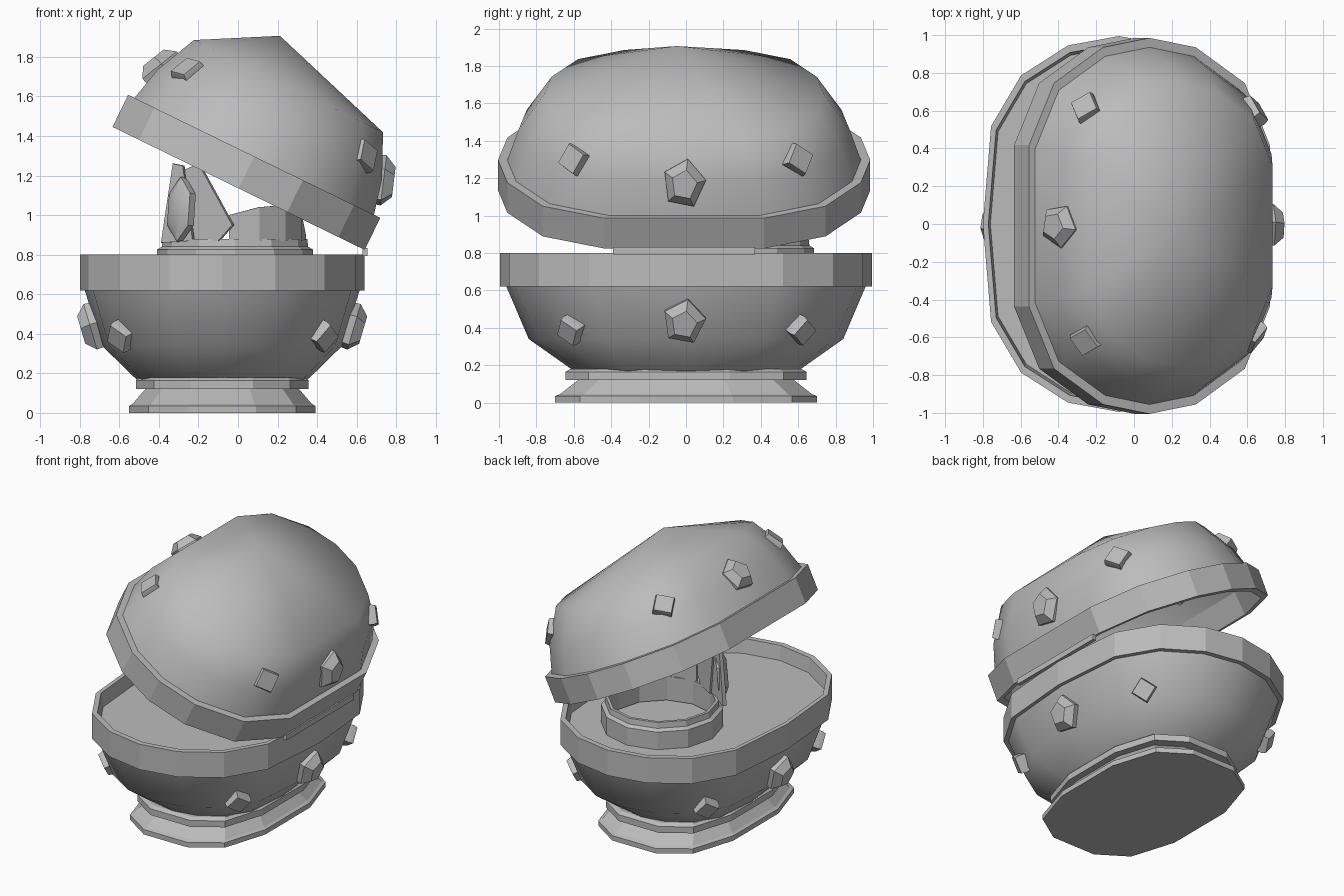
import bpy, bmesh
from math import sin, cos, radians
from mathutils import Vector, Matrix

cube = bpy.data.objects.get("Cube")
if cube:
    bpy.data.objects.remove(cube)

grey = bpy.data.materials.new("plain grey")
grey.use_nodes = True
colour = (0.5, 0.5, 0.5, 1)
grey.diffuse_color = colour
grey.node_tree.nodes["Principled BSDF"].inputs["Base Color"].default_value = colour


def mirrored(quarter):
    """Full outline from one quarter, running anticlockwise from +x."""
    half = quarter + [(-x, y) for x, y in reversed(quarter) if x > 0]
    return half + [(x, -y) for x, y in reversed(half) if y > 0]


def regular(sides, turn=0):
    return [(cos(radians(turn + i * 360 / sides)), sin(radians(turn + i * 360 / sides)))
            for i in range(sides)]


BOWL = mirrored([(1, 0), (0.94, 0.52), (0.72, 0.79), (0.375, 0.95), (0, 1)])
LID = mirrored([(0.985, 0.43), (0.78, 0.76), (0.38, 0.95), (0, 1)])
FOOT = mirrored([(1, 0.36), (0.79, 0.81), (0.36, 1)])
RX, RY, CX = 0.72, 0.995, -0.08


def finish(bm, name, matrix=Matrix(), smooth=None):
    bmesh.ops.recalc_face_normals(bm, faces=bm.faces)
    mesh = bpy.data.meshes.new(name)
    bm.to_mesh(mesh)
    bm.free()
    mesh.materials.append(grey)
    obj = bpy.data.objects.new(name, mesh)
    bpy.context.collection.objects.link(obj)
    obj.matrix_world = matrix
    if smooth:
        bpy.ops.object.select_all(action="DESELECT")
        obj.select_set(True)
        bpy.context.view_layer.objects.active = obj
        bpy.ops.object.shade_smooth_by_angle(angle=radians(smooth))


def loft(name, outline, rings, matrix, rx=RX, ry=RY, smooth=None, closed=False, tips=(None, None)):
    """Skin a stack of (scale, height) rings; a tip closes an end with a fan."""
    bm = bmesh.new()
    loops = [[bm.verts.new((rx * s * x, ry * s * y, z)) for x, y in outline] for s, z in rings]
    n = len(outline)
    pairs = list(zip(loops, loops[1:]))
    if closed:
        pairs.append((loops[-1], loops[0]))
    for low, high in pairs:
        for i in range(n):
            j = (i + 1) % n
            bm.faces.new((low[i], low[j], high[j], high[i]))
    for loop, tip in zip((loops[0], loops[-1]), tips):
        if tip:
            v = bm.verts.new(tip)
            for i in range(n):
                bm.faces.new((loop[i], loop[(i + 1) % n], v))
    finish(bm, name, matrix, smooth)


def gem(name, pos, normal, sides, radius, depth, turn=0.0, stretch=1.0, table=0.6):
    """Cut stone: a prism tapering to a flat table."""
    normal = Vector(normal).normalized()
    right = Vector((0, 0, 1)).cross(normal).normalized()
    up = normal.cross(right)
    m = Matrix((right, up, normal)).transposed().to_4x4()
    m.translation = pos
    top = depth * 0.7
    loft(name, regular(sides, turn), [(0.95, -depth), (1, 0), (table, top)], m,
         radius, radius * stretch, smooth=35, tips=((0, 0, -depth), (0, 0, top)))


def plate(name, points, y, lean):
    """Thin upright plate from an x-z outline, leaning along y with x."""
    bm = bmesh.new()
    x0 = points[0][0]
    face = bm.faces.new([bm.verts.new((x, y + lean * (x - x0), z)) for x, z in points])
    out = bmesh.ops.extrude_face_region(bm, geom=[face])["geom"]
    bmesh.ops.translate(bm, vec=(0.01, 0.025, 0), verts=[v for v in out if isinstance(v, bmesh.types.BMVert)])
    finish(bm, name)


# Bowl with rim and floor
base = Matrix.Translation((CX, 0, 0))
loft("bowl", BOWL, [(0.55, 0.14), (0.61, 0.175), (0.845, 0.34), (0.965, 0.62)], base, smooth=50)
loft("bowl_rim", BOWL, [(0.94, 0.62), (1, 0.62), (1, 0.8), (0.96, 0.8), (0.945, 0.7)], base, closed=True)
loft("bowl_floor", BOWL, [(0.95, 0.7)], base, tips=((0, 0, 0.7), None))

# Stepped foot
loft("foot", FOOT, [(0.655, 0), (0.655, 0.035), (0.63, 0.045), (0.54, 0.12)], base, ry=1.07,
     tips=((0, 0, 0), None))
loft("foot_collar", FOOT, [(0.52, 0.12), (0.605, 0.12), (0.605, 0.165), (0.58, 0.18), (0.5, 0.18)],
     base, ry=1.065)

# Hollow lid, swung open on the hinge
swung = Matrix.Translation((0.003, -0.01, 1.135)) @ Matrix.Rotation(radians(26), 4, "Y")
loft("lid_dome", LID, [(0.95, 0.18), (0.89, 0.36), (0.75, 0.575)], swung, smooth=55,
     tips=(None, (-0.15, -0.04, 0.785)))
loft("lid_lining", LID, [(0.93, 0.16), (0.86, 0.34), (0.72, 0.545)], swung, smooth=55,
     tips=(None, (-0.15, -0.04, 0.745)))
loft("lid_rim", LID, [(0.95, 0), (1, 0), (1, 0.18), (0.93, 0.18)], swung, closed=True)

# Hinge
bm = bmesh.new()
bmesh.ops.create_cube(bm, size=1, matrix=Matrix.Translation((0.643, -0.01, 0.813))
                      @ Matrix.Diagonal((0.025, 0.76, 0.04, 1)))
finish(bm, "hinge")

# Stones around the bowl and the lid
for side, label in ((1, "left"), (-1, "right")):
    gem("bowl_large_gem_" + label, (CX + side * 0.665, -0.01, 0.43), (side * 0.95, 0, -0.28),
        5, 0.118, 0.07, turn=80, stretch=1.08)
    for face, end in ((-1, "front"), (1, "back")):
        gem("bowl_small_gem_%s_%s" % (end, label), (CX + side * 0.515, face * 0.62, 0.385),
            (side * 0.66, face * 0.62, -0.42), 4, 0.085, 0.04, turn=10, table=0.9)
for face, end in ((-1, "front"), (1, "back")):
    gem("lid_top_gem_" + end, (-0.255, face * 0.615, 1.73), (-0.4, face * 0.45, 0.8),
        4, 0.09, 0.04, turn=30, table=0.9)
    gem("lid_side_gem_" + end, (0.64, face * 0.6, 1.3), (0.8, face * 0.55, 0.15),
        4, 0.092, 0.04, turn=15, table=0.9)
gem("lid_large_gem_left", (0.735, -0.01, 1.17), (0.98, 0, -0.12), 5, 0.118, 0.075, turn=80, stretch=1.15)
gem("lid_large_gem_right", (-0.4, -0.01, 1.755), (-0.62, 0, 0.78), 5, 0.118, 0.07, turn=80)

# Crown resting on the floor
crown = Matrix.Translation((-0.015, 0.29, 0))
loft("crown_band", regular(12), [(0.395, 0.7), (0.395, 0.825), (0.37, 0.84), (0.365, 0.88),
                                 (0.345, 0.88), (0.345, 0.71)], crown, 1, 1, closed=True)
bm = bmesh.new()
steps = [-95, -70, -45, -20, 5]
heights = [1.0, 1.04, 1.05, 1.0, 0.9]
rows = [[bm.verts.new((r * cos(radians(a)), r * sin(radians(a)), z))
         for r, z in ((0.345, 0.87), (0.36, 0.87), (0.36, h), (0.345, h))]
        for a, h in zip(steps, heights)]
for p, q in zip(rows, rows[1:]):
    for i in range(4):
        j = (i + 1) % 4
        bm.faces.new((p[i], p[j], q[j], q[i]))
bm.faces.new(rows[0])
bm.faces.new(rows[-1])
finish(bm, "crown_collar", crown)
plate("crown_fin_right", [(-0.39, 0.86), (-0.33, 1.26), (-0.28, 1.25), (-0.23, 0.87)], 0.1, -0.6)
plate("crown_fin_left", [(-0.27, 1.23), (-0.2, 1.26), (-0.03, 0.95), (-0.1, 0.87), (-0.22, 0.87)],
      0.04, -0.6)
gem("crown_gem", (-0.3, 0.01, 1.03), (-0.8, -0.6, 0.08), 6, 0.1, 0.04, turn=90, stretch=1.65)
